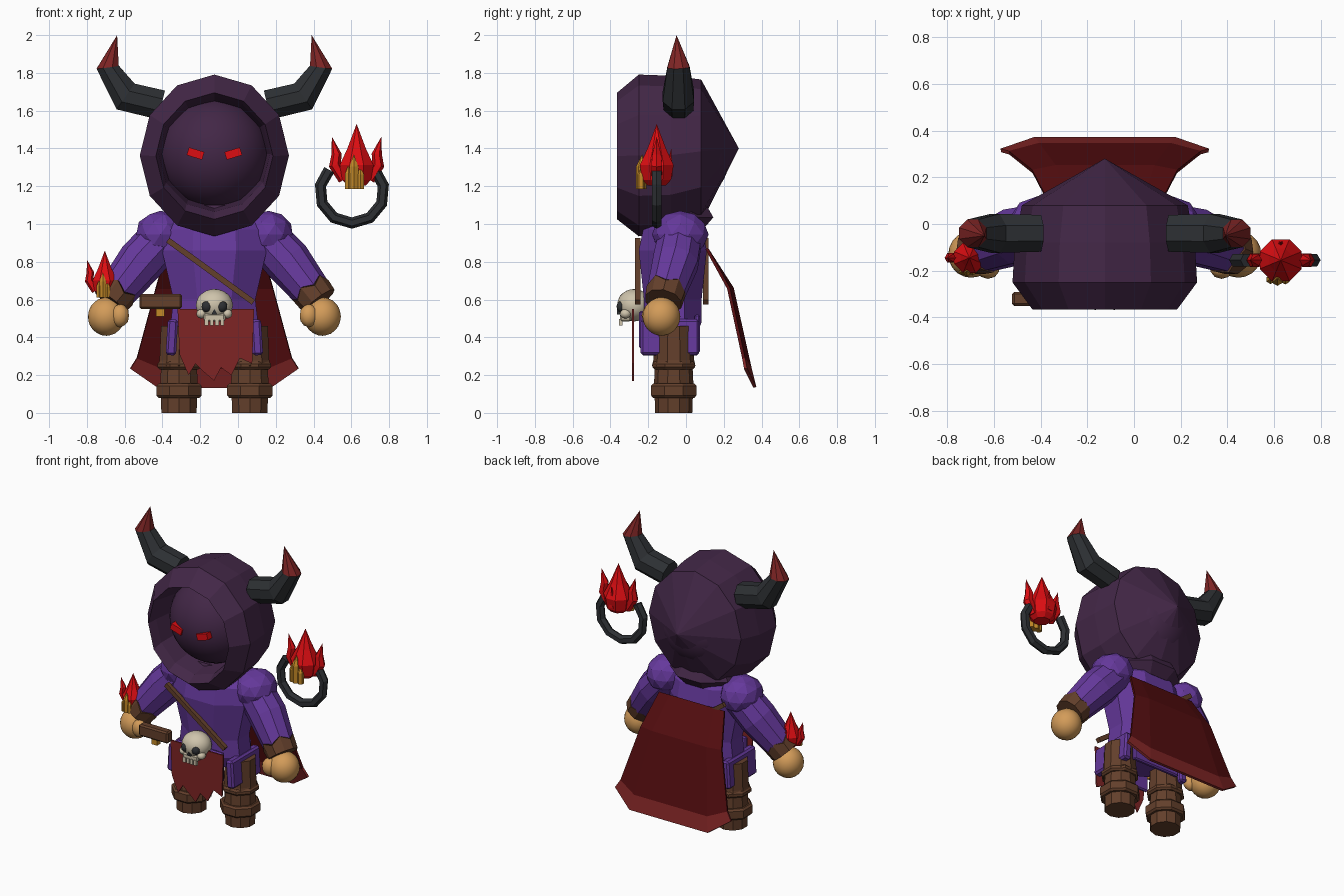
import bpy, bmesh, math
from mathutils import Vector, Matrix

if "Cube" in bpy.data.objects:
    bpy.data.objects.remove(bpy.data.objects["Cube"])

CX = -0.125  # mirror plane of the figure


def mat(name, rgb):
    m = bpy.data.materials.new(name)
    m.diffuse_color = (*rgb, 1)
    m.use_nodes = True
    m.node_tree.nodes["Principled BSDF"].inputs["Base Color"].default_value = m.diffuse_color
    return m


HOOD = mat("dark purple hood", (0.055, 0.02, 0.062))
ROBE = mat("purple robe", (0.13, 0.04, 0.33))
CLOTH = mat("red cloth", (0.21, 0.018, 0.018))
CAPE = mat("dark red cape", (0.09, 0.004, 0.005))
FIRE = mat("fire red", (0.72, 0.004, 0.006))
GOLD = mat("golden flame", (0.55, 0.25, 0.02))
SKIN = mat("tan skin", (0.65, 0.33, 0.1))
BROWN = mat("brown leather", (0.125, 0.05, 0.024))
BONE = mat("bone", (0.62, 0.55, 0.41))
DARK = mat("charcoal horn", (0.026, 0.029, 0.033))


def finish(name, bm, *mats, smooth=False):
    bmesh.ops.recalc_face_normals(bm, faces=bm.faces)
    me = bpy.data.meshes.new(name)
    bm.to_mesh(me)
    bm.free()
    for m in mats:
        me.materials.append(m)
    for p in me.polygons:
        p.use_smooth = smooth
    ob = bpy.data.objects.new(name, me)
    bpy.context.collection.objects.link(ob)
    return ob


def loft(name, rings, *mats, rule=None, smooth=False, caps=True):
    """Skin a list of closed rings; rule(row) picks the material index."""
    bm = bmesh.new()
    rows = [[bm.verts.new(p) for p in r] for r in rings]
    n = len(rows[0])
    for k, (a, b) in enumerate(zip(rows, rows[1:])):
        for i in range(n):
            j = (i + 1) % n
            f = bm.faces.new((a[i], a[j], b[j], b[i]))
            f.material_index = rule(k) if rule else 0
    if caps:
        bm.faces.new(rows[0])
        bm.faces.new(rows[-1])
    bmesh.ops.remove_doubles(bm, verts=bm.verts, dist=0.0005)
    return finish(name, bm, *mats, smooth=smooth)


def ring_z(x, y, z, rx, ry, n=8, turn=0.5):
    return [(x + rx * math.cos(2 * math.pi * (i + turn) / n),
             y + ry * math.sin(2 * math.pi * (i + turn) / n), z) for i in range(n)]


def ring_y(y, z, rx, rz, n=12):
    return [(CX + rx * math.sin(2 * math.pi * i / n), y,
             z + rz * math.cos(2 * math.pi * i / n)) for i in range(n)]


def tube(name, pts, radii, *mats, n=8, rule=None, zig=0):
    """Tube along a path; zig makes the first edge jagged."""
    pts = [Vector(p) for p in pts]
    rings = []
    for k, p in enumerate(pts):
        t = (pts[min(k + 1, len(pts) - 1)] - pts[max(k - 1, 0)]).normalized()
        u = (Vector((0, 1, 0)) - t * t.y).normalized()
        v = t.cross(u)
        rings.append([p + radii[k] * (u * math.cos(a) + v * math.sin(a))
                      - (t * zig * (i % 2) if k == 0 else t * 0)
                      for i in range(n) for a in [2 * math.pi * (i + .5) / n]])
    return loft(name, rings, *mats, rule=rule)


def box(name, c, size, m, tilt=0, bevel=0):
    bm = bmesh.new()
    bmesh.ops.create_cube(bm, size=1, matrix=Matrix.Translation(c)
                          @ Matrix.Rotation(tilt, 4, 'Y') @ Matrix.Diagonal((*size, 1)))
    if bevel:
        bmesh.ops.bevel(bm, geom=bm.edges[:], offset=bevel, segments=1, affect='EDGES')
    return finish(name, bm, m)


def ball(name, c, r, m, sub=2, smooth=True):
    bm = bmesh.new()
    bmesh.ops.create_icosphere(bm, subdivisions=sub, radius=1,
                               matrix=Matrix.Translation(c) @ Matrix.Diagonal((*r, 1)))
    return finish(name, bm, m, smooth=smooth)


def plate(name, xz, y, depth, m):
    bm = bmesh.new()
    f = bm.faces.new([bm.verts.new((x, y, z)) for x, z in xz])
    ext = bmesh.ops.extrude_face_region(bm, geom=[f])
    bmesh.ops.translate(bm, vec=(0, depth, 0),
                        verts=[g for g in ext["geom"] if isinstance(g, bmesh.types.BMVert)])
    return finish(name, bm, m)


# Hood, face and collar
hood = [(-0.10, 1.37, .27, .27), (-0.30, 1.37, .295, .305), (-0.365, 1.36, .31, .335),
        (-0.25, 1.363, .395, .428), (-0.08, 1.365, .385, .42), (0.08, 1.385, .355, .38),
        (0.28, 1.40, 0, 0)]
loft("hood", [ring_y(*h) for h in hood], HOOD, caps=False)
bm = bmesh.new()
bmesh.ops.create_uvsphere(bm, u_segments=32, v_segments=20, radius=0.295,
                          matrix=Matrix.Translation((CX, -0.06, 1.375)))
finish("face", bm, HOOD, smooth=True)
loft("collar", [ring_z(CX, -.05, .97, .17, .15), ring_z(CX, -.04, 1.035, .24, .20),
                ring_z(CX, -.04, 1.10, .2, .16)], HOOD)

# Robe body and skirt
body = [(.40, .21, .13), (.48, .25, .165), (.60, .235, .165), (.86, .30, .195),
        (.97, .29, .17), (1.05, .17, .12)]
loft("robe_body", [ring_z(CX, -.07, z, rx, ry) for z, rx, ry in body], ROBE)
box("skirt_back", (CX, .06, .42), (.36, .03, .2), ROBE, bevel=.008)
box("skirt_front", (CX, -.235, .44), (.36, .025, .2), ROBE, bevel=.008)

# Diagonal strap, front and back
for nm, y in (("strap_front", -.255), ("strap_back", .105)):
    box(nm, (-.145, y, .75), (.56, .03, .03), BROWN, tilt=math.radians(36))

# Apron cloth with a ragged hem
plate("apron", [(-.32, .55), (-.31, .31), (-.262, .2), (-.225, .26), (-.19, .225), (-.127, .17),
                (-.09, .24), (-.035, .2), (.01, .29), (.075, .26), (.085, .55)],
      -.285, .01, CLOTH)

# Skull buckle
ball("skull", (CX, -.275, .57), (.098, .09, .086), BONE, sub=3)
box("skull_jaw", (CX, -.32, .505), (.115, .06, .04), BONE, bevel=.008)
for i in range(4):
    box("skull_tooth", (CX - .042 + i * .028, -.345, .48), (.02, .02, .035), BONE)
plate("skull_nose", [(CX - .015, .522), (CX + .015, .522), (CX, .55)], -.365, .03, DARK)

# Tool on the belt
box("belt_tool", (-.41, -.32, .59), (.225, .06, .08), BROWN, bevel=.01)
box("belt_tool_peg", (-.412, -.315, .535), (.045, .035, .05), GOLD)

# Cape: cross rows from neck to hem, given a little thickness
rows = [(.87, .11, .25, .17, 0), (.66, .245, .31, .21, .02),
        (.235, .34, .41, .28, .035), (.135, .365, .445, .30, .05)]
bm = bmesh.new()
grid = []
for k, (z, y, wide, mid, curl) in enumerate(rows):
    lift = .10 if k == 3 else (.055 if k == 2 else 0)
    grid.append([bm.verts.new(p) for p in (
        (CX - wide, y - curl, z + lift), (CX - mid, y, z),
        (CX + mid, y, z), (CX + wide, y - curl, z + lift))])
for k in range(3):
    for i in range(3):
        f = bm.faces.new((grid[k][i], grid[k][i + 1], grid[k + 1][i + 1], grid[k + 1][i]))
        f.material_index = int(k == 2)
cape = finish("cape", bm, CAPE, CLOTH)
sol = cape.modifiers.new("thickness", 'SOLIDIFY')
sol.thickness = .016
sol.offset = 0

# Mirrored pairs
for s, side in ((-1, "left"), (1, "right")):
    def P(dx, y, z):
        return (CX + s * dx, y, z)

    # Horns with red tips
    tube("horn_" + side, [P(.28, -.04, 1.63), P(.47, -.04, 1.675), P(.565, -.04, 1.83),
                          P(.515, -.05, 2.0)], [.085, .09, .064, .0],
         DARK, CLOTH, rule=lambda k: int(k == 2))
    # Glowing eyes
    box("eye_" + side, P(.10, -.335, 1.373), (.085, .05, .043), FIRE, tilt=-s * .3)
    # Arms, cuffs and hands
    ball("shoulder_" + side, P(.285, -.03, .945), (.135, .15, .125), ROBE, smooth=False)
    tube("sleeve_" + side, [P(.27, -.03, .93), P(.39, -.055, .80), P(.54, -.115, .61)],
         [.12, .125, .10], ROBE, n=10)
    tube("cuff_" + side, [P(.518, -.107, .638), P(.555, -.12, .59)], [.108, .102],
         BROWN, n=10, zig=.035)
    ball("hand_" + side, P(.572, -.13, .51), (.098, .10, .102), SKIN, sub=3)
    ball("thumb_" + side, P(.50, -.19, .515), (.05, .045, .062), SKIN)
    # Skirt side flaps
    box("skirt_side_" + side, P(.225, -.085, .40), (.055, .31, .19), ROBE, tilt=-s * .06, bevel=.012)
    # Legs with boots and bands
    lx, ly = .1875, -.065
    leg = [(0, .098), (.16, .104), (.24, .10), (.25, .115), (.28, .108), (.46, .10)]
    loft("leg_" + side, [ring_z(*P(lx, ly, z), r, r, 10) for z, r in leg], BROWN)
    for nm, z0, z1, r in (("boot_band_", .08, .155, .13), ("knee_band_", .23, .272, .122)):
        loft(nm + side, [ring_z(*P(lx, ly, z), q, q) for z, q in
                         ((z0, r - .012), (z0 + .012, r), (z1 - .012, r), (z1, r - .012))], BROWN)
    # Skull eye sockets and cheeks
    ball("skull_socket_" + side, P(.04, -.342, .563), (.029, .026, .031), DARK)
    ball("skull_cheek_" + side, P(.068, -.32, .525), (.028, .03, .026), BONE)


def flame(name, x, y, z, s):
    """Red bud with side tongues and golden spikes in front."""
    prof = [(0, .055), (.03, .085), (.11, .10), (.2, .055), (.335, 0)]
    loft(name, [ring_z(x, y, z + s * h, s * r, s * r) for h, r in prof], FIRE)
    for d in (-1, 1):
        tube(name + "_tongue", [(x + d * s * .07, y, z + s * .03), (x + d * s * .118, y, z + s * .11),
                                (x + d * s * .11, y, z + s * .17), (x + d * s * .135, y, z + s * .265)],
             [s * .03, s * .034, s * .028, 0], FIRE, n=6)
    tube(name + "_rear_tongue", [(x, y + s * .06, z + s * .05), (x, y + s * .08, z + s * .2)],
         [s * .03, 0], FIRE, n=6)
    for dx, w, top in ((-.045, .02, .11), (-.015, .028, .17), (.02, .022, .1)):
        loft(name + "_gold_spike",
             [ring_z(x + s * dx, y - s * .085, z - s * .02, s * w, s * w, 6),
              ring_z(x + s * dx, y - s * .085, z + s * top * .6, s * w, s * w, 6),
              ring_z(x + s * dx, y - s * .08, z + s * top, 0, 0, 6)], GOLD)


flame("floating_flame", .628, -.155, 1.205, .97)
flame("hand_flame", -.705, -.145, .625, .70)

# Open floating ring around the large flame
arc = [math.radians(a) for a in (135, 168, 202, 236, 270, 304, 338, 372, 405)]
tube("floating_ring", [(.603 + .17 * math.cos(a), -.155, 1.17 + .165 * math.sin(a)) for a in arc],
     [.03] * len(arc), DARK, n=6)
